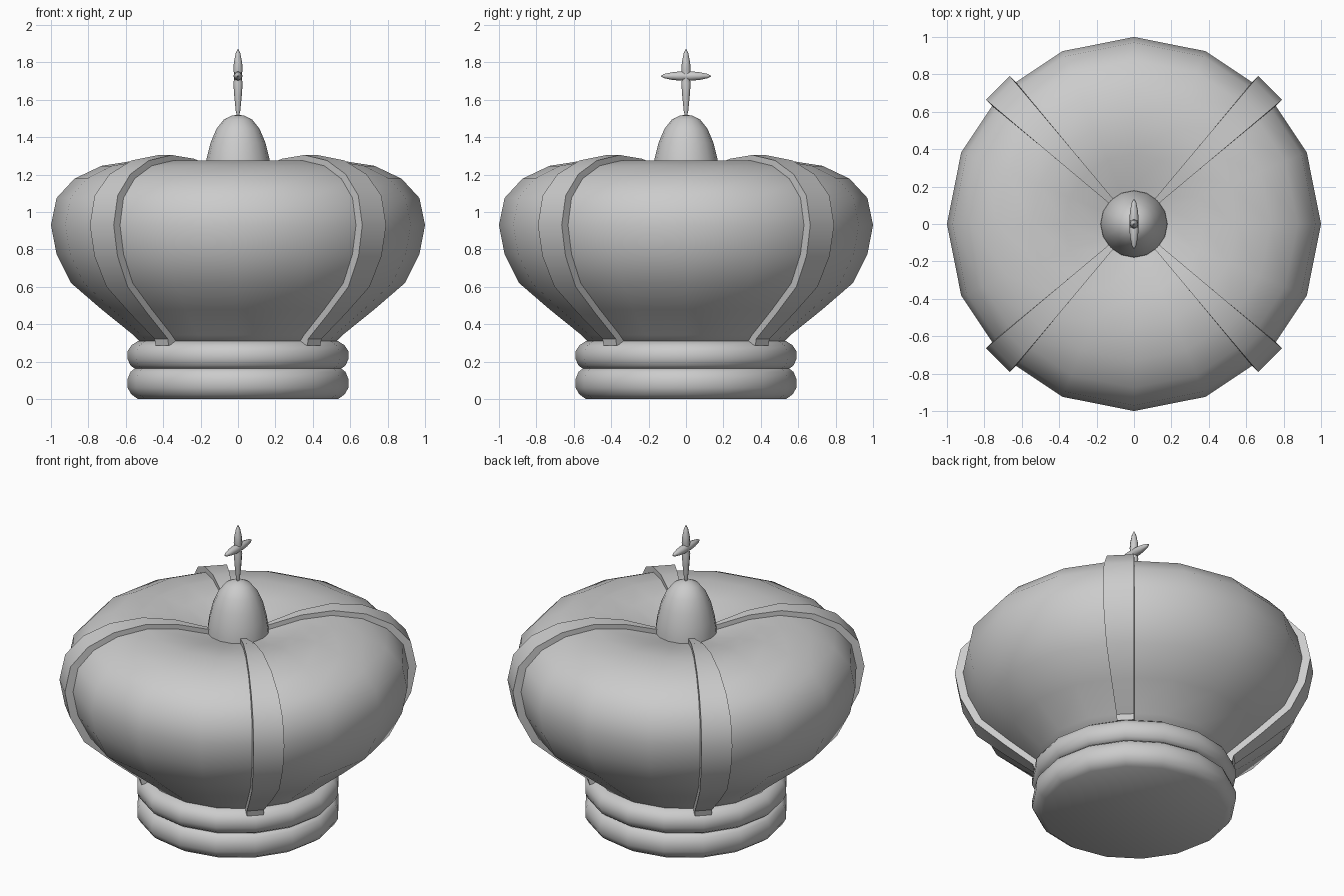
import bpy, bmesh, math
from mathutils import Vector

if "Cube" in bpy.data.objects:
    bpy.data.objects.remove(bpy.data.objects["Cube"])


def finish(bm, name, angle=40):
    bmesh.ops.remove_doubles(bm, verts=bm.verts, dist=1e-5)
    bmesh.ops.recalc_face_normals(bm, faces=bm.faces)
    mesh = bpy.data.meshes.new(name)
    bm.to_mesh(mesh)
    bm.free()
    ob = bpy.data.objects.new(name, mesh)
    bpy.context.collection.objects.link(ob)
    bpy.ops.object.select_all(action='DESELECT')
    bpy.context.view_layer.objects.active = ob
    ob.select_set(True)
    bpy.ops.object.shade_smooth_by_angle(angle=math.radians(angle))
    return ob


def lathe(name, profile, sides=16, angle=40):
    """Revolve (radius, z) points about z; ends are capped."""
    bm = bmesh.new()
    rings = []
    for r, z in profile:
        rings.append([bm.verts.new((r * math.cos(math.tau * i / sides),
                                    r * math.sin(math.tau * i / sides), z))
                      for i in range(sides)])
    for a, b in zip(rings, rings[1:]):
        for i in range(sides):
            j = (i + 1) % sides
            bm.faces.new((a[i], a[j], b[j], b[i]))
    bm.faces.new(rings[0])
    bm.faces.new(rings[-1])
    return finish(bm, name, angle)


# stacked base rings
ring = [(0.535, 0), (0.57, 0.025), (0.59, 0.06), (0.59, 0.108),
        (0.575, 0.145), (0.55, 0.165)]
lathe("base_ring_lower", ring)
lathe("base_ring_upper", [(r, 0.31 - z * 0.9) for r, z in reversed(ring)])

# puffed body with dimpled top
body = [(0.49, 0.27), (0.56, 0.343), (0.73, 0.48), (0.892, 0.62), (0.97, 0.775),
        (1.0, 0.93), (0.97, 1.075), (0.875, 1.178), (0.73, 1.247),
        (0.55, 1.275), (0.37, 1.255), (0.2, 1.205), (0.06, 1.17)]
lathe("body", body, angle=60)

# four tapering bands over the body
path = [(0.545, 0.295)] + body[1:]


def band(index):
    bm = bmesh.new()
    turn = math.radians(45 + 90 * index)
    d = Vector((math.cos(turn), math.sin(turn), 0))
    s = Vector((-d.y, d.x, 0))
    sections = []
    for i, (r, z) in enumerate(path):
        a, b = path[max(i - 1, 0)], path[min(i + 1, len(path) - 1)]
        n = Vector((b[1] - a[1], a[0] - b[0])).normalized()
        half = 0.09 * r
        sec = []
        for off, side in ((0.03, -1), (0.03, 1), (-0.03, 1), (-0.03, -1)):
            p = d * (r + n.x * off) + s * half * side
            p.z = z + n.y * off
            sec.append(bm.verts.new(p))
        sections.append(sec)
    for a, b in zip(sections, sections[1:]):
        for i in range(4):
            j = (i + 1) % 4
            bm.faces.new((a[i], a[j], b[j], b[i]))
    bm.faces.new(sections[0])
    bm.faces.new(sections[-1])
    finish(bm, f"band_{index + 1}", 35)


for k in range(4):
    band(k)

# finial dome
lathe("finial_dome", [(0.18, 1.16), (0.178, 1.22), (0.168, 1.285), (0.147, 1.37),
                      (0.115, 1.445), (0.075, 1.495), (0.035, 1.515), (0.004, 1.52)],
      angle=60)

# cross: upright and crossbar made of pinched spindles
lathe("cross_upright", [(0.003, 1.50), (0.012, 1.54), (0.02, 1.62), (0.025, 1.69),
                        (0.018, 1.725), (0.025, 1.76), (0.022, 1.80),
                        (0.012, 1.85), (0.001, 1.872)], 8, 60)
bar = lathe("cross_bar", [(0.001, -0.135), (0.012, -0.115), (0.021, -0.07),
                          (0.025, -0.025), (0.022, 0), (0.025, 0.025),
                          (0.021, 0.07), (0.012, 0.115), (0.001, 0.135)], 8, 60)
bar.rotation_euler.x = math.pi / 2
bar.location.z = 1.727
